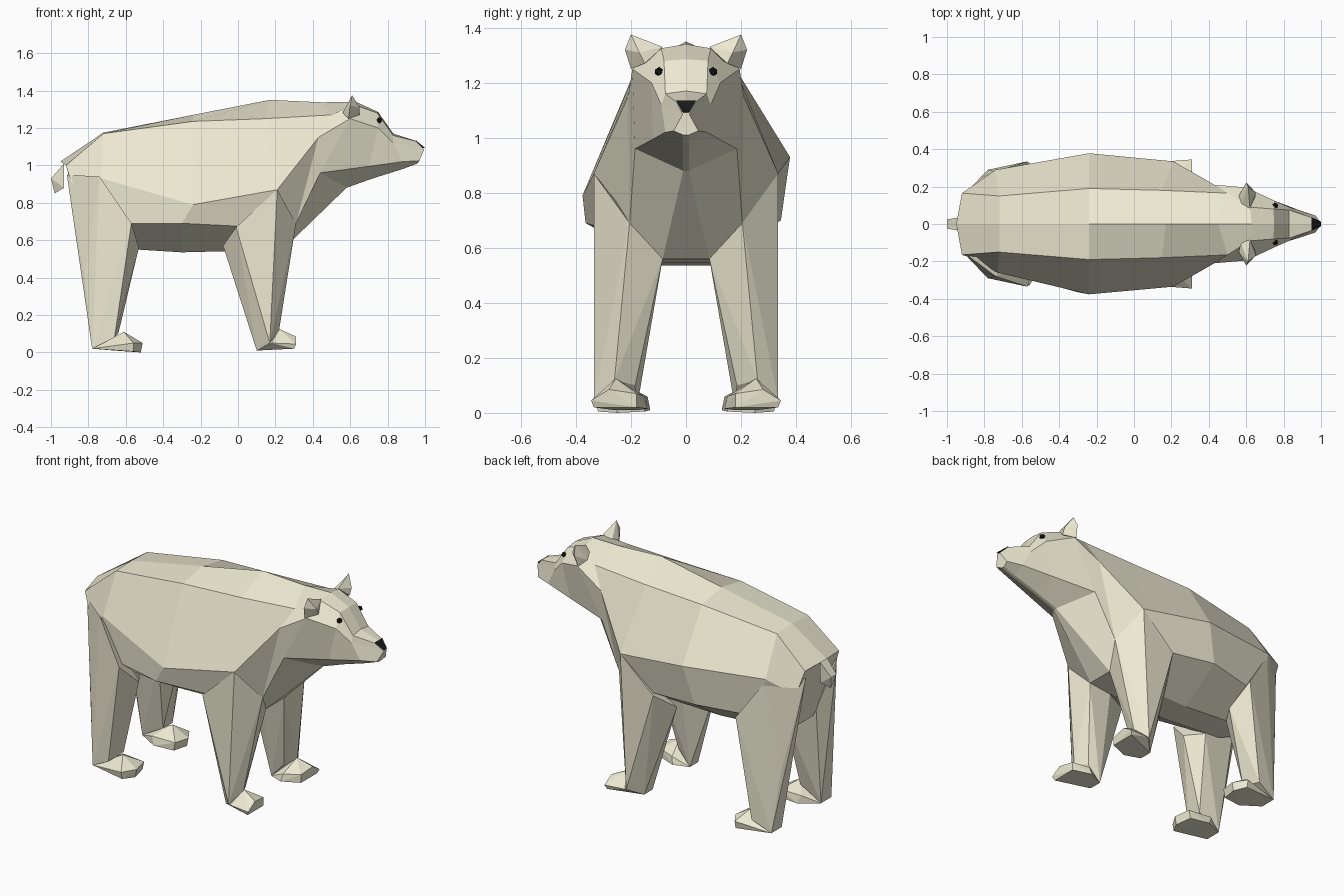
import bpy, bmesh

def material(name, rgb):
    m = bpy.data.materials.new(name)
    m.diffuse_color = (*rgb, 1)
    return m

FUR = material("cream_fur", (0.84, 0.81, 0.64))
BLACK = material("black", (0.01, 0.01, 0.01))

def finish(bm, name, mat):
    bmesh.ops.recalc_face_normals(bm, faces=bm.faces)
    me = bpy.data.meshes.new(name)
    bm.to_mesh(me)
    bm.free()
    me.materials.append(mat)
    ob = bpy.data.objects.new(name, me)
    bpy.context.collection.objects.link(ob)
    return ob

def flip(points):
    return [(x, -y, z) for x, y, z in points]

def hull(name, points, mat=FUR):
    bm = bmesh.new()
    vs = [bm.verts.new(p) for p in points]
    bmesh.ops.convex_hull(bm, input=vs)
    loose = [v for v in bm.verts if not v.link_faces]
    bmesh.ops.delete(bm, geom=loose, context='VERTS')
    return finish(bm, name, mat)

def hull_pair(name, points, mat=FUR):
    hull("left_" + name, points, mat)
    hull("right_" + name, flip(points), mat)

# Body and head: half rings (spine, ridge, side, lower edge, belly), rump to muzzle
half_rings = [
    [(-.95, 0, 1.02), (-.92, .165, 1.0), (-.87, .18, .85), (-.84, .16, .72), (-.80, .08, .60)],
    [(-.72, 0, 1.175), (-.72, .15, 1.17), (-.74, .29, .95), (-.72, .25, .69), (-.70, .09, .56)],
    [(-.24, 0, 1.27), (-.24, .19, 1.235), (-.24, .378, .93), (-.30, .345, .70), (-.30, .09, .535)],
    [(.17, 0, 1.35), (.15, .18, 1.25), (.21, .335, .87), (.10, .30, .67), (.10, .09, .545)],
    [(.45, 0, 1.337), (.50, .165, 1.27), (.43, .21, 1.15), (.31, .205, .69), (.25, .085, .56)],
    [(.63, 0, 1.34), (.62, .09, 1.325), (.60, .195, 1.25), (.44, .185, .96), (.58, .01, .88)],
    [(.75, 0, 1.285), (.745, .08, 1.28), (.75, .125, 1.20), (.70, .12, .995), (.72, .01, .93)],
    [(.83, 0, 1.17), (.83, .075, 1.16), (.83, .09, 1.12), (.88, .075, 1.02), (.88, .01, .98)],
    [(.955, 0, 1.13), (.95, .035, 1.13), (.995, .012, 1.085), (.97, .045, 1.025), (.96, .01, 1.01)],
]
# The right flank is creased lower than the left one
right_rings = [flip(h) for h in half_rings]
right_rings[1][2] = (-.73, -.26, .93)
right_rings[2][2] = (-.24, -.376, .79)
right_rings[2][3] = (-.30, -.365, .69)

bm = bmesh.new()
rings = [[bm.verts.new(p) for p in h + r[:0:-1]] for h, r in zip(half_rings, right_rings)]
for a, b in zip(rings, rings[1:]):
    n = len(a)
    for i in range(n):
        j = (i + 1) % n
        bm.faces.new((a[i], a[j], b[j], b[i]))
bm.faces.new(rings[0])
bm.faces.new(rings[-1])
finish(bm, "body_and_head", FUR)

# Front legs and paws
hull_pair("front_leg", [
    (.31, .205, .69), (.21, .335, .87), (-.01, .33, .67), (-.08, .20, .57), (.10, .09, .545),
    (.25, .085, .56), (.22, .26, .12), (.17, .335, .05), (.10, .26, .01), (.10, .18, .01),
    (.18, .185, .10)])
hull_pair("front_paw", [
    (.10, .18, .01), (.10, .26, .01), (.30, .335, .02), (.30, .18, .02), (.19, .14, .015),
    (.31, .345, .045), (.31, .28, .085), (.30, .18, .07), (.22, .255, .125), (.20, .15, .06),
    (.18, .335, .05)])

# Hind legs and paws
hull_pair("hind_leg", [
    (-.915, .15, .95), (-.74, .28, .94), (-.57, .335, .69), (-.53, .20, .56), (-.60, .09, .55),
    (-.81, .10, .64), (-.82, .25, .40), (-.78, .29, .02), (-.78, .19, .02), (-.64, .19, .10),
    (-.66, .31, .08)])
hull_pair("hind_paw", [
    (-.78, .19, .02), (-.78, .29, .02), (-.56, .32, .005), (-.52, .25, 0), (-.54, .15, .005),
    (-.66, .13, .01), (-.61, .24, .11), (-.51, .25, .05), (-.56, .33, .05), (-.53, .15, .055),
    (-.68, .14, .06)])

# Ears
hull_pair("ear", [
    (.61, .20, 1.375), (.62, .085, 1.33), (.59, .20, 1.25), (.60, .222, 1.32),
    (.56, .15, 1.28), (.65, .15, 1.27), (.57, .10, 1.30), (.65, .17, 1.31)])

# Tail
hull("tail", [
    (-.93, .035, 1.01), (-.93, -.035, 1.01), (-1.0, .025, .93), (-1.0, -.025, .93),
    (-.98, 0, .85), (-.93, .03, .88), (-.93, -.03, .88)])

# Nose
hull("nose", [
    (.95, .036, 1.135), (.95, -.036, 1.135), (1.0, .012, 1.093), (1.0, -.012, 1.093),
    (.97, 0, 1.09)], BLACK)

# Eyes
for side, s in (("left", 1), ("right", -1)):
    bm = bmesh.new()
    bmesh.ops.create_icosphere(bm, subdivisions=1, radius=.017)
    bmesh.ops.translate(bm, verts=bm.verts, vec=(.755, s * .098, 1.24))
    finish(bm, side + "_eye", BLACK)
